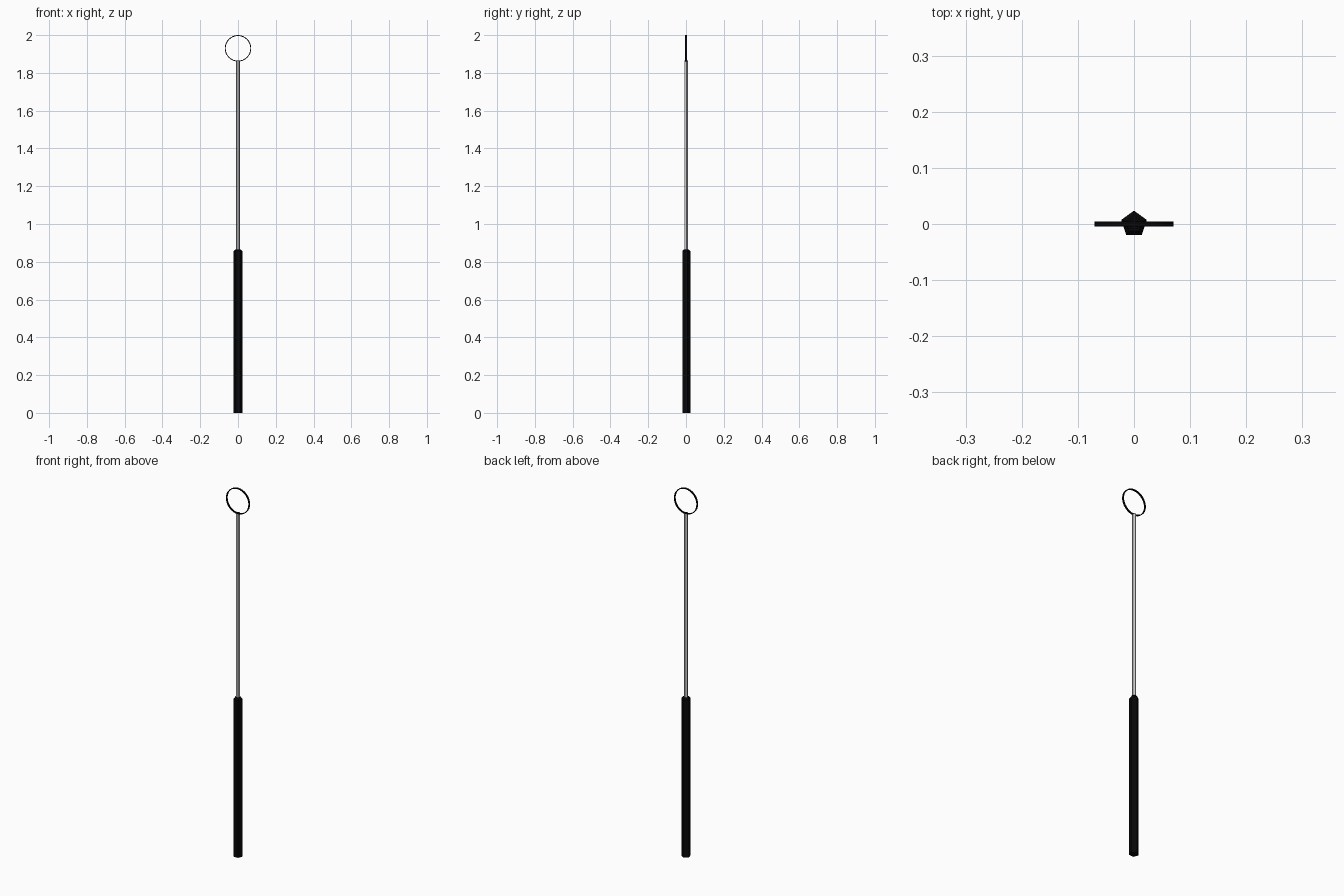
import bpy, math

if "Cube" in bpy.data.objects:
    bpy.data.objects.remove(bpy.data.objects["Cube"])


def material(name, rgb):
    m = bpy.data.materials.new(name)
    m.diffuse_color = (*rgb, 1)
    m.use_nodes = True
    m.node_tree.nodes["Principled BSDF"].inputs["Base Color"].default_value = m.diffuse_color
    return m


black = material("black grip", (0.002, 0.002, 0.002))
steel = material("light grey steel", (0.6, 0.6, 0.6))


def mesh_object(name, verts, faces, mat):
    me = bpy.data.meshes.new(name)
    me.from_pydata(verts, [], faces)
    me.materials.append(mat)
    ob = bpy.data.objects.new(name, me)
    bpy.context.collection.objects.link(ob)
    return ob


def prism(name, rings, mat, sides=5):
    """Flat-sided column from (radius, z) rings, one corner pointing to +y."""
    verts = [(r * math.cos(math.pi / 2 + 2 * math.pi * i / sides),
              r * math.sin(math.pi / 2 + 2 * math.pi * i / sides), z)
             for r, z in rings for i in range(sides)]
    faces = [tuple(range(sides))[::-1],
             tuple(range((len(rings) - 1) * sides, len(rings) * sides))]
    for k in range(len(rings) - 1):
        for i in range(sides):
            j = (i + 1) % sides
            faces.append((k * sides + i, k * sides + j,
                          (k + 1) * sides + j, (k + 1) * sides + i))
    return mesh_object(name, verts, faces, mat)


# Thick grip, narrowing slightly at the top
prism("grip", [(0.0238, 0), (0.0238, 0.856), (0.015, 0.866)], black)

# Thin metal shaft with a black tip where it meets the loop
prism("shaft", [(0.0105, 0.85), (0.0105, 1.864)], steel)
prism("shaft_tip", [(0.0105, 1.864), (0.0105, 1.866)], black)

# Upright loop: a thin band, wider front to back than it is thick
N, CZ = 32, 1.93
section = [(0.070, -0.0045), (0.070, 0.0045), (0.0655, 0.0045), (0.0655, -0.0045)]
verts = [(r * math.cos(2 * math.pi * i / N), y, CZ + r * math.sin(2 * math.pi * i / N))
         for i in range(N) for r, y in section]
faces = [(i * 4 + k, i * 4 + (k + 1) % 4,
          (i + 1) % N * 4 + (k + 1) % 4, (i + 1) % N * 4 + k)
         for i in range(N) for k in range(4)]
mesh_object("loop", verts, faces, black)
